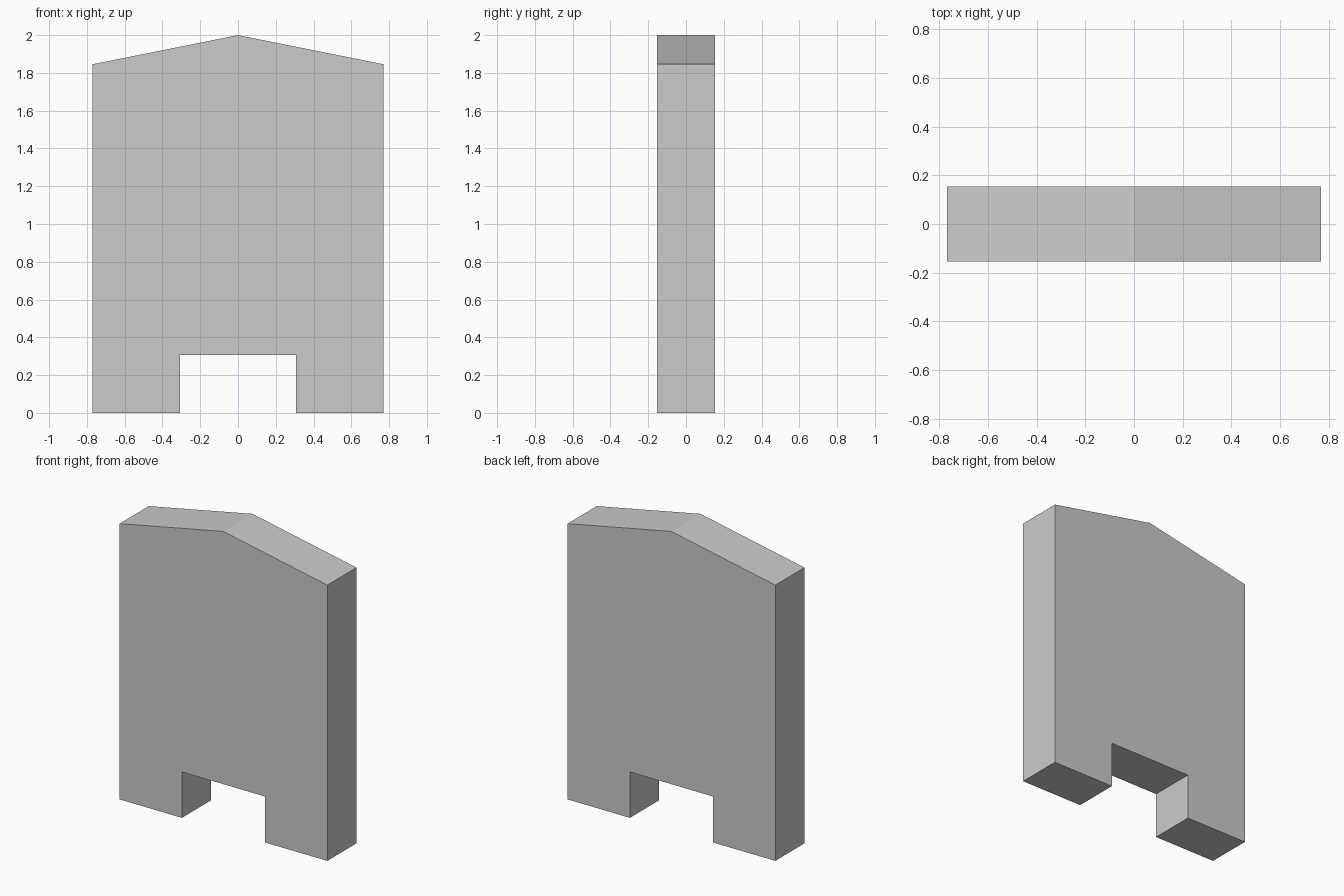
import bpy
import bmesh

if "Cube" in bpy.data.objects:
    bpy.data.objects.remove(bpy.data.objects["Cube"])

U = 2 / 13  # module the whole slab is laid out on

# Right half of the front outline, from the notch top to the peak
right = [(2, 2), (2, 0), (5, 0), (5, 12)]
peak = [(0, 13)]
left = [(-x, z) for x, z in reversed(right)]
outline = right + peak + left

# Slab: outline face extruded through its thickness
bm = bmesh.new()
front = bm.faces.new([bm.verts.new((x * U, -U, z * U)) for x, z in outline])
ext = bmesh.ops.extrude_face_region(bm, geom=[front], use_keep_orig=True)
back = [v for v in ext["geom"] if isinstance(v, bmesh.types.BMVert)]
bmesh.ops.translate(bm, verts=back, vec=(0, 2 * U, 0))
bmesh.ops.recalc_face_normals(bm, faces=bm.faces)

mesh = bpy.data.meshes.new("notched_slab")
bm.to_mesh(mesh)
bm.free()
slab = bpy.data.objects.new("notched_slab", mesh)
bpy.context.collection.objects.link(slab)
